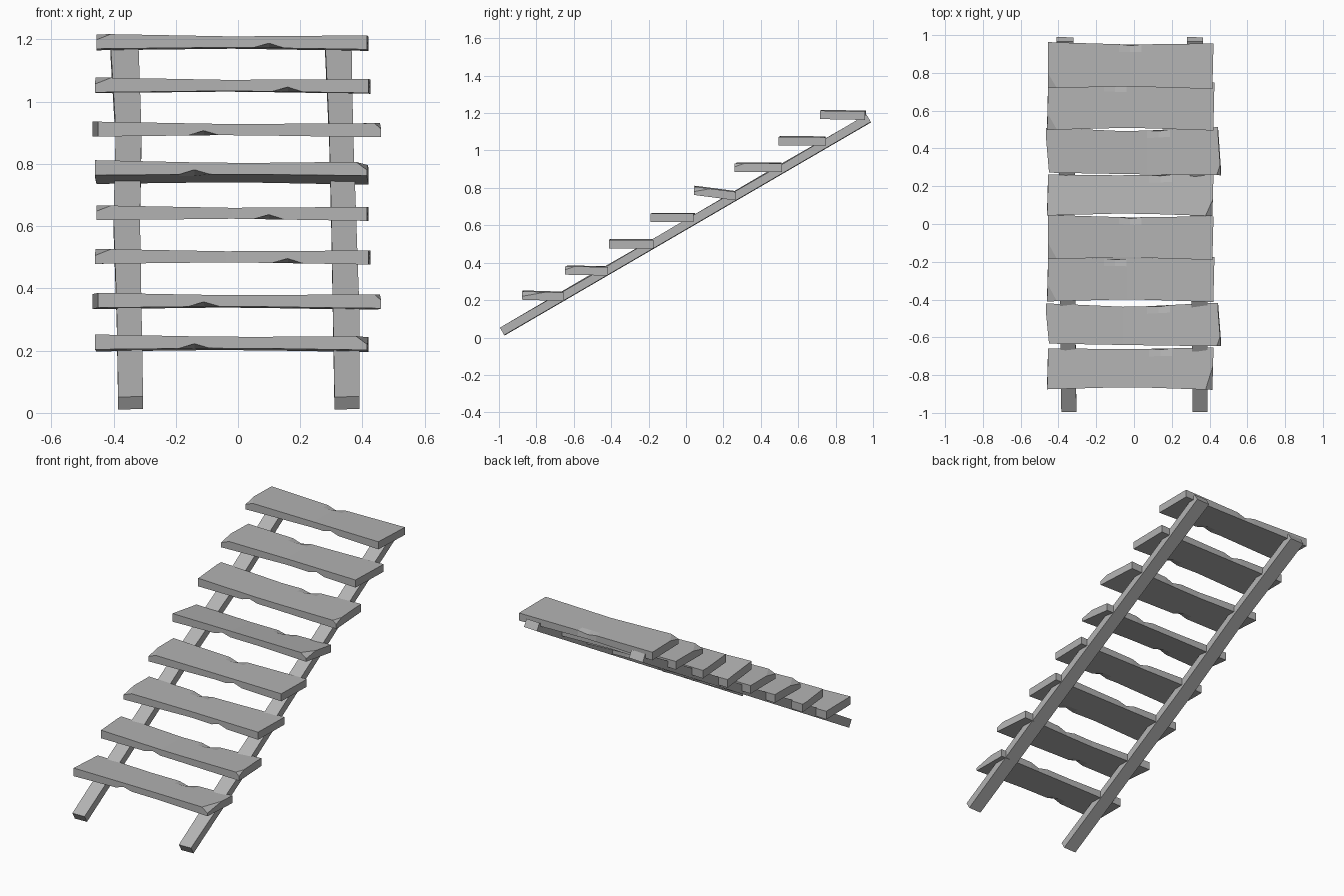
import bpy
import bmesh
from mathutils import Vector

cube = bpy.data.objects.get("Cube")
if cube:
    bpy.data.objects.remove(cube, do_unlink=True)

# Single weathered grey
grey = bpy.data.materials.new("weathered_grey")
grey.use_nodes = True
grey.diffuse_color = (0.45, 0.45, 0.45, 1)
grey.node_tree.nodes["Principled BSDF"].inputs["Base Color"].default_value = grey.diffuse_color


def loft(name, rings, cuts=()):
    """Skin a row of cross-sections, cap the ends, then slice off chipped corners."""
    bm = bmesh.new()
    rows = [[bm.verts.new(p) for p in ring] for ring in rings]
    n = len(rows[0])
    for a, b in zip(rows, rows[1:]):
        for i in range(n):
            j = (i + 1) % n
            bm.faces.new((a[i], a[j], b[j], b[i]))
    bm.faces.new(rows[0])
    bm.faces.new(rows[-1])
    bmesh.ops.recalc_face_normals(bm, faces=bm.faces)
    for point, normal in cuts:
        geom = bm.verts[:] + bm.edges[:] + bm.faces[:]
        bmesh.ops.bisect_plane(bm, geom=geom, plane_co=point, plane_no=normal, clear_outer=True)
        rim = [e for e in bm.edges if e.is_boundary]
        if rim:
            bmesh.ops.holes_fill(bm, edges=rim)
    bmesh.ops.recalc_face_normals(bm, faces=bm.faces)
    mesh = bpy.data.meshes.new(name)
    bm.to_mesh(mesh)
    bm.free()
    mesh.materials.append(grey)
    obj = bpy.data.objects.new(name, mesh)
    bpy.context.collection.objects.link(obj)
    return obj


# Four plank shapes: ends (front x, back x), front and back edges at left/middle/right,
# chip positions on the lower front and upper back edge, chipped corner planes
PLANKS = [
    dict(left=(-.46, -.455), right=(.415, .42), front=(0, .012, -.003), back=(.217, .212, .222),
         low=-.14, high=.14, cuts=[((.375, 0, .048), (.55, -.15, .75))]),
    dict(left=(-.45, -.467), right=(.46, .445), front=(.012, .004, -.002), back=(.225, .205, .228),
         low=-.11, high=.13, cuts=[((.435, 0, .048), (.6, -.2, .7))]),
    dict(left=(-.46, -.455), right=(.42, .425), front=(0, .012, -.003), back=(.232, .226, .236),
         low=.16, high=-.1, cuts=[((-.405, .0, .05), (-.35, -.2, .9))]),
    dict(left=(-.455, -.455), right=(.415, .42), front=(.002, .01, -.003), back=(.245, .232, .238),
         low=.1, high=-.02, cuts=[((-.405, .0, .05), (-.35, -.2, .9))]),
]


def blend(values, t):
    """Run through left, middle and right values as t goes 0 to 1."""
    a, b, c = values
    return a + (b - a) * t * 2 if t < .5 else b + (c - b) * (t * 2 - 1)


def tread(name, shape, y, z, stretch, tilt):
    low, high = shape["low"], shape["high"]
    inner = sorted({-.27, .3, low - .05, low, low + .05, high - .06, high, high + .06})
    stations = [shape["left"]] + [(x, x) for x in inner] + [shape["right"]]
    rings = []
    for xf, xb in stations:
        t = min(max((xf + .46) / .88, 0), 1)
        f = blend(shape["front"], t)
        b = blend(shape["back"], t) + stretch
        top = blend((.05, .042, .045), t)
        bottom = blend((.002, .007, 0), t)
        dent_low = .015 if xf == low else 0
        dent_high = .012 if xf == high else 0
        section = [(xf, f, top), (xb, b - .04, top), (xb, b - dent_high / 2, top - dent_high),
                   (xb, b, bottom), (xf, f + .04, bottom), (xf, f, bottom + dent_low)]
        rings.append([Vector((px, py, pz - tilt * py)) for px, py, pz in section])
    obj = loft(name, rings, [(Vector(p), Vector(n).normalized()) for p, n in shape["cuts"]])
    obj.location = (0, y, z)


# Treads: front y, bottom z, extra depth, backward tilt
TREADS = [(-.875, .202, 0, .03), (-.645, .336, 0, .02), (-.41, .477, 0, 0), (-.187, .617, -.01, 0),
          (.045, .762, 0, .13), (.26, .886, .025, 0), (.498, 1.028, .015, .01), (.718, 1.168, 0, .02)]
for i, (y, z, stretch, tilt) in enumerate(TREADS):
    tread(f"tread_{i + 1}", PLANKS[i % 4], y, z, stretch, tilt)

# Sloping side rails, slightly crooked along their length
START, END = Vector((0, -.983, .032)), Vector((0, .977, 1.172))
SLOPE = (END - START).normalized()
UP = Vector((0, -SLOPE.z, SLOPE.y))
RAILS = {"right_rail": [(-.385, -.305), (-.39, -.31), (-.4, -.315), (-.393, -.31), (-.41, -.32)],
         "left_rail": [(.31, .39), (.305, .39), (.3, .38), (.293, .37), (.28, .365)]}
for name, widths in RAILS.items():
    rings = []
    for i, (x0, x1) in enumerate(widths):
        centre = START.lerp(END, i / (len(widths) - 1))
        wobble = .004 if i % 2 else 0
        rings.append([centre + UP * h + Vector((x, 0, 0)) for x, h in
                      ((x0, -.025), (x1, -.022), (x1, .024 - wobble), (x0, .022 + wobble))])
    loft(name, rings)
